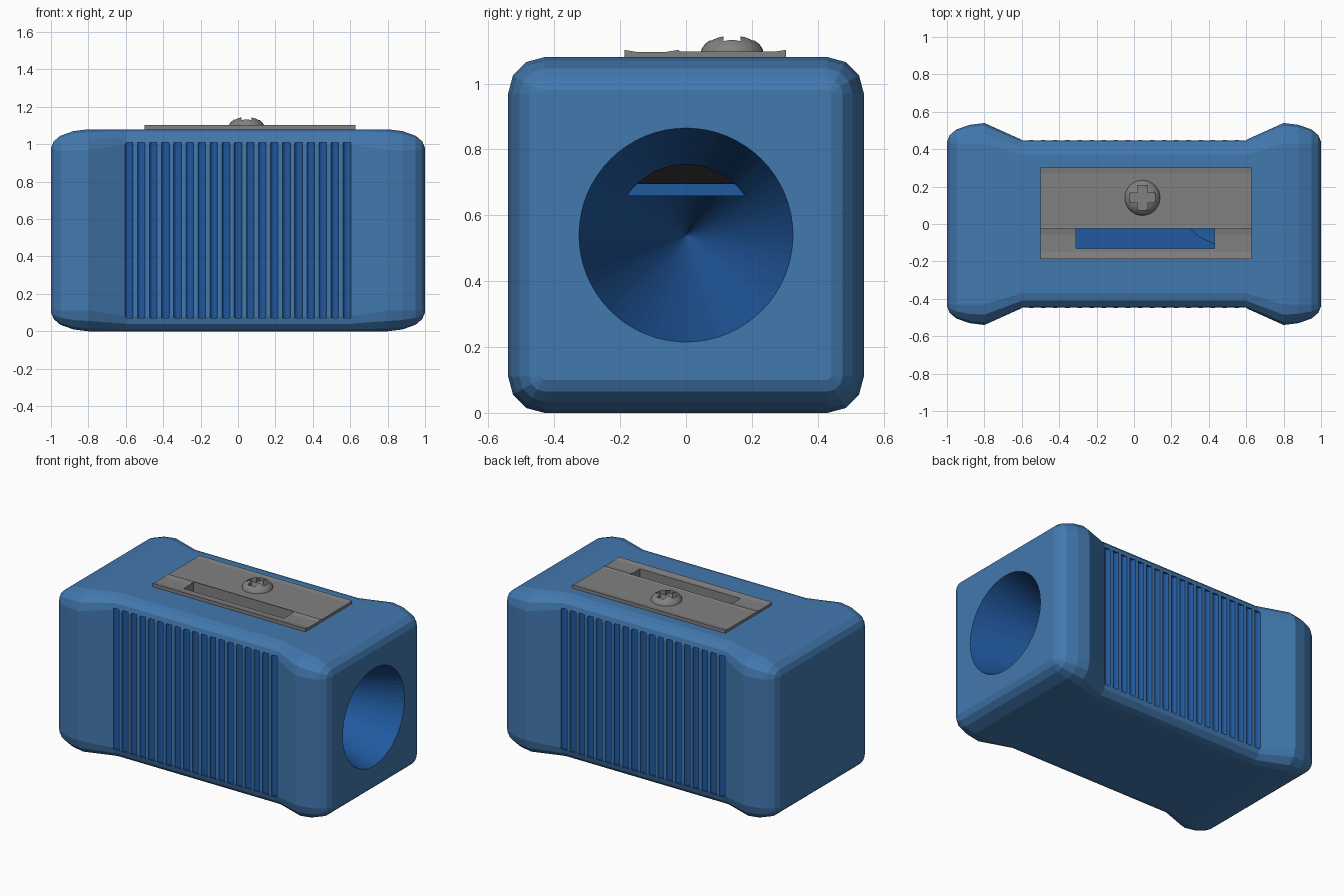
import bpy, bmesh, math
from mathutils import Matrix, Vector

if "Cube" in bpy.data.objects:
    bpy.data.objects.remove(bpy.data.objects["Cube"])


def material(name, rgb):
    m = bpy.data.materials.new(name)
    m.use_nodes = True
    m.diffuse_color = (*rgb, 1)
    m.node_tree.nodes["Principled BSDF"].inputs["Base Color"].default_value = (*rgb, 1)
    return m


BODY = material("body blue", (0.055, 0.19, 0.43))
DEEP = material("deep blue", (0.015, 0.1, 0.35))
STEEL = material("steel grey", (0.22, 0.22, 0.22))
BLACK = material("black", (0.006, 0.006, 0.006))


def finish(name, bm, mats, index=0):
    bmesh.ops.recalc_face_normals(bm, faces=bm.faces)
    for f in bm.faces:
        f.material_index = index
    me = bpy.data.meshes.new(name)
    bm.to_mesh(me)
    bm.free()
    for m in mats:
        me.materials.append(m)
    ob = bpy.data.objects.new(name, me)
    bpy.context.collection.objects.link(ob)
    return ob


def add_box(bm, lo, hi):
    lo, hi = Vector(lo), Vector(hi)
    size = Matrix.Diagonal((*(hi - lo), 1))
    bmesh.ops.create_cube(bm, size=1, matrix=Matrix.Translation((lo + hi) / 2) @ size)


def box(name, lo, hi, mats, index=0):
    bm = bmesh.new()
    add_box(bm, lo, hi)
    return finish(name, bm, mats, index)


def loft(name, rings, mats):
    bm = bmesh.new()
    loops = [[bm.verts.new(p) for p in ring] for ring in rings]
    for a, b in zip(loops, loops[1:]):
        for i in range(len(a)):
            j = (i + 1) % len(a)
            bm.faces.new((a[i], a[j], b[j], b[i]))
    bm.faces.new(loops[0])
    bm.faces.new(loops[-1])
    return finish(name, bm, mats)


def cut(ob, cutter):
    mod = ob.modifiers.new("cut", "BOOLEAN")
    mod.object = cutter
    mod.operation = "DIFFERENCE"
    mod.solver = "EXACT"
    bpy.context.view_layer.objects.active = ob
    bpy.ops.object.modifier_apply(modifier=mod.name)
    bpy.data.objects.remove(cutter)


# Body: rounded rectangles lofted along x, pinched at the waist
MID = 0.54


def section(x, w, h, r, steps=3):
    ring = []
    for k, (sy, sz) in enumerate(((1, 1), (-1, 1), (-1, -1), (1, -1))):
        for s in range(steps + 1):
            a = math.radians(90 * k + 90 * s / steps)
            ring.append((x, sy * (w - r) + r * math.cos(a), MID + sz * (h - r) + r * math.sin(a)))
    return ring


half = [(0.6, 0.45, MID, 0.08), (0.8, MID, MID, 0.11), (0.88, 0.53, 0.53, 0.1),
        (0.95, 0.505, 0.505, 0.075), (0.985, 0.475, 0.475, 0.045), (1, 0.44, 0.44, 0.012)]
stations = [(-x, w, h, r) for x, w, h, r in reversed(half)] + half
body = loft("body", [section(*s) for s in stations], [BODY, DEEP])

# Pencil hole: a cone from the left end
bm = bmesh.new()
tip, slope, end = -0.12, 0.29, 1.1
bmesh.ops.create_cone(bm, cap_ends=True, segments=64, radius1=slope * (end - tip), radius2=0,
                      depth=end - tip,
                      matrix=Matrix.Translation(((tip + end) / 2, 0, MID)) @ Matrix.Rotation(-math.pi / 2, 4, "Y"))
cut(body, finish("hole_cutter", bm, [BODY, DEEP], 1))

# Pocket under the blade
cut(body, box("pocket_cutter", (-0.49, -0.18, 0.66), (0.62, 0.295, 1.2), [BODY, DEEP], 1))

# Grip grooves on the front and back
bm = bmesh.new()
for side in (-1, 1):
    for i in range(19):
        bmesh.ops.create_cone(bm, cap_ends=True, segments=12, radius1=0.022, radius2=0.022, depth=0.94,
                              matrix=Matrix.Translation((-0.582 + i * 0.0647, side * 0.455, MID)))
cut(body, finish("groove_cutter", bm, [BODY, DEEP], 1))

# Blade: thin plate with a ground edge and a long slot
profile = [(-0.187, 1.08), (0.303, 1.08), (0.303, 1.102), (0.27, 1.097), (-0.015, 1.097),
           (-0.025, 1.102), (-0.06, 1.096), (-0.15, 1.096), (-0.187, 1.102)]
blade = loft("blade", [[(x, y, z) for y, z in profile] for x in (-0.5, 0.627)], [STEEL])
SLOT = (-0.31, -0.13, 0.6), (0.43, -0.025, 1.2)
cut(blade, box("slot_cutter", *SLOT, [STEEL]))

# Blade holder filling the pocket, dark on its ends and underside
holder = box("blade_holder", (-0.488, -0.178, 0.695), (0.618, 0.293, 1.082), [STEEL, BLACK])
for p in holder.data.polygons:
    p.material_index = int(abs(p.normal.x) > 0.5 or p.normal.z < -0.5)
cut(holder, box("slot_cutter", *SLOT, [STEEL, BLACK]))

# Screw: domed head with a cross recess
SX, SY = 0.045, 0.14
rings = []
for k in range(6):
    a = math.radians(k * 15)
    r, z = 0.096 * math.cos(a), 1.09 + 0.058 * math.sin(a)
    rings.append([(SX + r * math.cos(t * math.pi / 16), SY + r * math.sin(t * math.pi / 16), z)
                  for t in range(32)])
screw = loft("screw", rings, [STEEL])
for dx, dy in ((0.066, 0.026), (0.026, 0.066)):
    cut(screw, box("cross_cutter", (SX - dx, SY - dy, 1.11), (SX + dx, SY + dy, 1.2), [STEEL]))

# Smooth the round surfaces and keep crisp edges
bpy.ops.object.select_all(action="DESELECT")
screw.select_set(True)
bpy.context.view_layer.objects.active = screw
bpy.ops.object.shade_smooth_by_angle(angle=math.radians(25))
